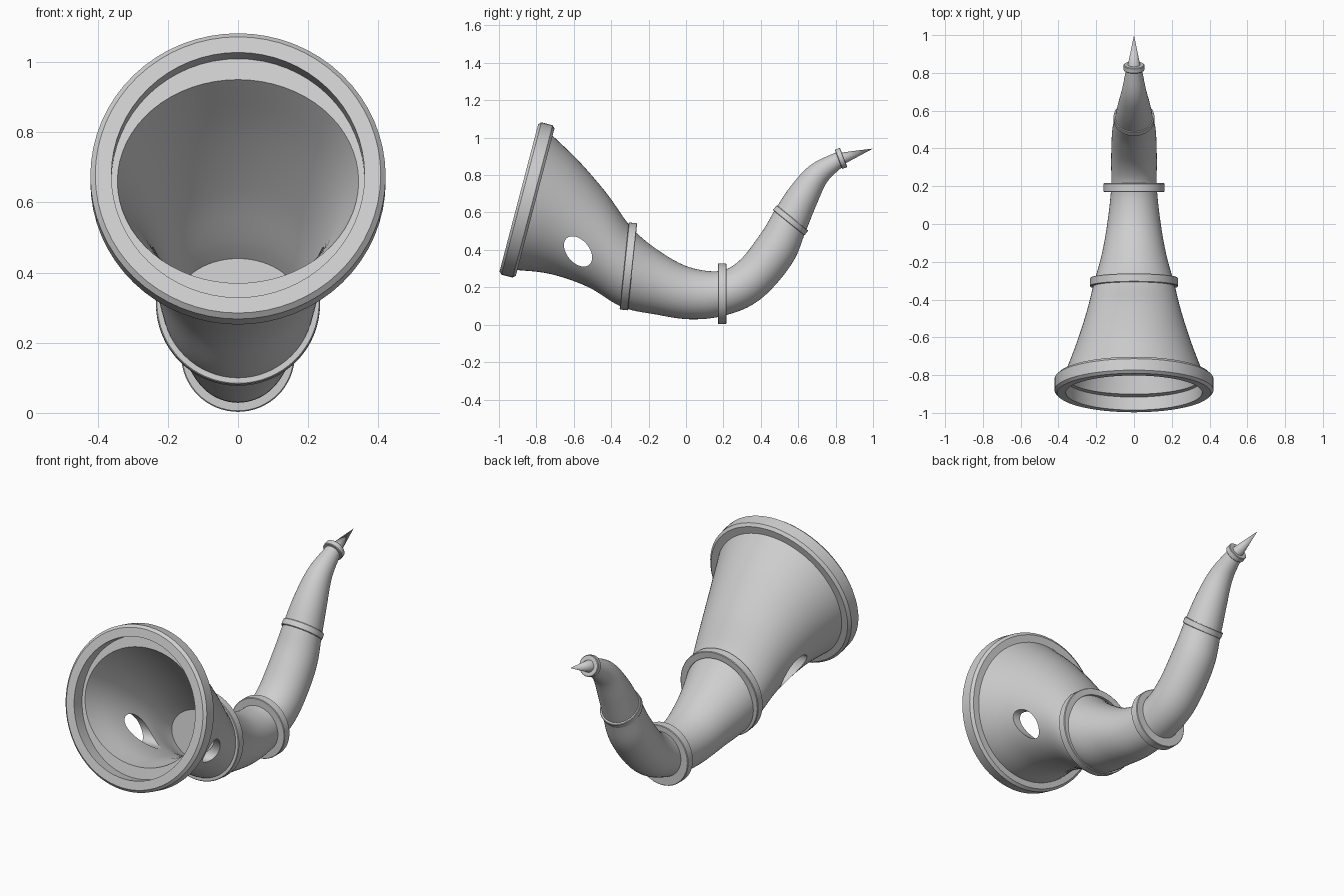
import bpy, bmesh, math
from mathutils import Vector

if "Cube" in bpy.data.objects:
    bpy.data.objects.remove(bpy.data.objects["Cube"])

mat = bpy.data.materials.new("plain grey")
mat.diffuse_color = (0.62, 0.62, 0.62, 1)
mat.use_nodes = True
mat.node_tree.nodes["Principled BSDF"].inputs["Base Color"].default_value = mat.diffuse_color
N = 64


def finish(name, bm):
    bmesh.ops.recalc_face_normals(bm, faces=bm.faces[:])
    me = bpy.data.meshes.new(name)
    bm.to_mesh(me)
    bm.free()
    ob = bpy.data.objects.new(name, me)
    bpy.context.collection.objects.link(ob)
    me.materials.append(mat)
    return ob


def smooth(ob):
    bpy.ops.object.select_all(action='DESELECT')
    ob.select_set(True)
    bpy.context.view_layer.objects.active = ob
    bpy.ops.object.shade_smooth_by_angle(angle=math.radians(32))


def loop(bm, y, z, deg, rx, ru):
    """Ellipse across an axis lying in the yz plane at the given pitch."""
    a = math.radians(deg)
    up = Vector((0, -math.sin(a), math.cos(a)))
    out = []
    for i in range(N):
        t = 2 * math.pi * i / N
        out.append(bm.verts.new(Vector((rx * math.cos(t), y, z)) + up * ru * math.sin(t)))
    return out


def skin(bm, loops, closed=False):
    pairs = list(zip(loops, loops[1:]))
    if closed:
        pairs.append((loops[-1], loops[0]))
    for a, b in pairs:
        for i in range(N):
            j = (i + 1) % N
            bm.faces.new((a[i], a[j], b[j], b[i]))


# Horn sections: y, z, radius, axis pitch in degrees
sections = [(-.825, .66, .378, -14.7), (-.647, .57, .309, -15), (-.473, .45, .253, -12),
            (-.316, .306, .213, -7), (-.153, .224, .169, -4), (.02, .168, .139, 0),
            (.193, .168, .121, 2), (.345, .243, .121, 23), (.485, .41, .116, 45),
            (.559, .558, .101, 52), (.628, .69, .085, 55), (.711, .81, .063, 48),
            (.829, .889, .04, 21)]


def curve(pts, steps):
    out = []
    n = len(pts)
    for k in range(n - 1):
        p1, p2 = pts[k], pts[k + 1]
        p0 = pts[k - 1] if k else [2 * a - b for a, b in zip(p1, p2)]
        p3 = pts[k + 2] if k + 2 < n else [2 * b - a for a, b in zip(p1, p2)]
        for s in range(steps):
            t = s / steps
            out.append([.5 * (2 * b + (c - a) * t + (2 * a - 5 * b + 4 * c - d) * t * t
                              + (3 * b - a - 3 * c + d) * t ** 3)
                        for a, b, c, d in zip(p0, p1, p2, p3)])
    out.append(list(pts[-1]))
    return out


STEPS = 6
path = curve(sections, STEPS)
bm = bmesh.new()
outer = [loop(bm, y, z, d, r, r) for y, z, r, d in reversed(path)]
# Hollow bell, closed by a flat wall at the second band
inner = [loop(bm, y, z, d, r - .034, r - .078) for y, z, r, d in path[:3 * STEPS + 1]]
skin(bm, outer + inner)
bm.faces.new(outer[0])
bm.faces.new(inner[-1])
horn = finish("horn", bm)

# Oval hole through both sides of the bell
bm = bmesh.new()
ends = []
a = math.radians(-50)
for x in (-.6, .6):
    ring = []
    for i in range(N):
        t = 2 * math.pi * i / N
        u, v = .093 * math.cos(t), .06 * math.sin(t)
        ring.append(bm.verts.new((x, -.577 + u * math.cos(a) - v * math.sin(a),
                                  .392 + u * math.sin(a) + v * math.cos(a))))
    ends.append(ring)
    bm.faces.new(ring)
skin(bm, ends)
cutter = finish("hole_cutter", bm)
cutter.hide_render = True
mod = horn.modifiers.new("holes", 'BOOLEAN')
mod.operation = 'DIFFERENCE'
mod.solver = 'EXACT'
mod.object = cutter
bpy.context.view_layer.objects.active = horn
bpy.ops.object.modifier_apply(modifier=mod.name)
bpy.data.objects.remove(cutter)
smooth(horn)


# Bands: lathed rings with small chamfers
def band(name, y, z, deg, r_out, r_in, width, bev):
    h = width / 2
    prof = [(-h, r_in), (-h, r_out - bev), (-h + bev, r_out),
            (h - bev, r_out), (h, r_out - bev), (h, r_in)]
    c, s = math.cos(math.radians(deg)), math.sin(math.radians(deg))
    bm = bmesh.new()
    skin(bm, [loop(bm, y + o * c, z + o * s, deg, r, r) for o, r in prof], True)
    smooth(finish(name, bm))


band("mouth_rim", -.850, .667, -14.7, .421, .361, .09, .014)
band("bell_band", -.308, .312, -6, .234, .198, .045, .003)
band("middle_band", .193, .165, 0, .162, .10, .046, .003)
band("neck_band", .559, .558, 51, .108, .085, .034, .003)
band("tip_band", .829, .889, 21, .055, .03, .03, .003)

# Pointed tip
bm = bmesh.new()
base = loop(bm, .825, .886, 18, .036, .034)
apex = bm.verts.new((0, 1, .942))
bm.faces.new(base)
for i in range(N):
    bm.faces.new((base[i], base[(i + 1) % N], apex))
smooth(finish("pointed_tip", bm))
